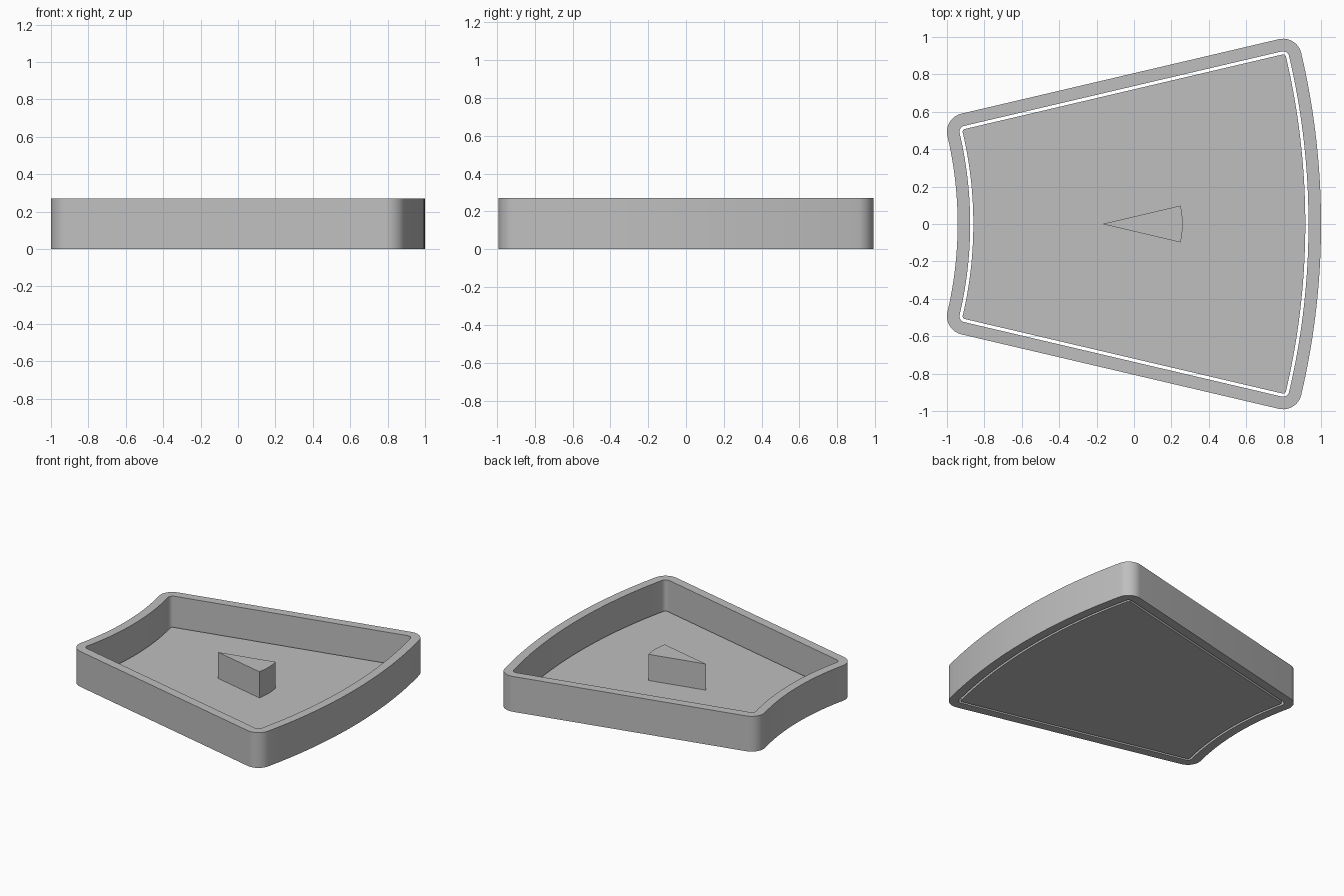
import bpy
import bmesh
import math

if "Cube" in bpy.data.objects:
    bpy.data.objects.remove(bpy.data.objects["Cube"])

CENTRE_X = -3.0                # centre of the sector arcs
HALF = math.radians(13.2)      # half opening angle
R_IN, R_OUT = 2.157, 3.9       # sharp sector radii before rounding
HEIGHT, FLOOR_TOP, BLOCK_TOP = 0.27, 0.04, 0.24

grey = bpy.data.materials.new("Plain grey")
grey.use_nodes = True
colour = (0.52, 0.52, 0.52, 1)
grey.diffuse_color = colour
grey.node_tree.nodes["Principled BSDF"].inputs["Base Color"].default_value = colour


def arc(cx, cy, r, a0, a1, n):
    """Points along an arc, both ends included."""
    angles = [a0 + (a1 - a0) * i / n for i in range(n + 1)]
    return [(cx + r * math.cos(a), cy + r * math.sin(a)) for a in angles]


def sector(d):
    """Annular sector grown outwards by d, with corners rounded to radius d."""
    def corner(r, side, a0):
        return arc(CENTRE_X + r * math.cos(HALF), side * r * math.sin(HALF),
                   d, a0, a0 + math.pi / 2, 12)[1:-1]
    pts = arc(CENTRE_X, 0, R_OUT + d, -HALF, HALF, 40)
    pts += corner(R_OUT, 1, HALF)
    # the side edges are straight between these corner tangent points
    for r in (R_OUT, R_IN):
        pts.append((CENTRE_X + r * math.cos(HALF) - d * math.sin(HALF),
                    r * math.sin(HALF) + d * math.cos(HALF)))
    pts += corner(R_IN, 1, HALF + math.pi / 2)
    pts += arc(CENTRE_X, 0, R_IN - d, HALF, -HALF, 40)
    pts += corner(R_IN, -1, math.pi - HALF)
    for r in (R_IN, R_OUT):
        pts.append((CENTRE_X + r * math.cos(HALF) - d * math.sin(HALF),
                    -r * math.sin(HALF) - d * math.cos(HALF)))
    pts += corner(R_OUT, -1, -HALF - math.pi / 2)
    return pts


def finish(name, bm):
    bmesh.ops.recalc_face_normals(bm, faces=bm.faces)
    mesh = bpy.data.meshes.new(name)
    bm.to_mesh(mesh)
    bm.free()
    mesh.materials.append(grey)
    obj = bpy.data.objects.new(name, mesh)
    bpy.context.collection.objects.link(obj)
    bpy.ops.object.select_all(action='DESELECT')
    obj.select_set(True)
    bpy.context.view_layer.objects.active = obj
    bpy.ops.object.shade_smooth_by_angle(angle=math.radians(25))


def prism(name, outline, z0, z1):
    bm = bmesh.new()
    face = bm.faces.new([bm.verts.new((x, y, z0)) for x, y in outline])
    new = bmesh.ops.extrude_face_region(bm, geom=[face], use_keep_orig=True)
    top = [v for v in new["geom"] if isinstance(v, bmesh.types.BMVert)]
    bmesh.ops.translate(bm, verts=top, vec=(0, 0, z1 - z0))
    finish(name, bm)


def ring(name, outer, inner, z0, z1):
    bm = bmesh.new()
    loops = [[bm.verts.new((x, y, z)) for x, y in line]
             for line, z in ((outer, z0), (outer, z1), (inner, z1), (inner, z0))]
    n = len(outer)
    for k in range(4):
        a, b = loops[k], loops[(k + 1) % 4]
        for i in range(n):
            j = (i + 1) % n
            bm.faces.new((a[i], a[j], b[j], b[i]))
    finish(name, bm)


# Rounded surrounding wall, open at top and bottom
ring("outer_wall", sector(0.1), sector(0.033), 0, HEIGHT)

# Loose floor panel with a thin gap to the wall
prism("floor_panel", sector(0.016), 0, FLOOR_TOP)

# Small wedge block standing on the floor
wedge = [(-0.17, 0)] + arc(-0.17, 0, 0.43, -HALF, HALF, 12)
prism("wedge_block", wedge, FLOOR_TOP, BLOCK_TOP)
